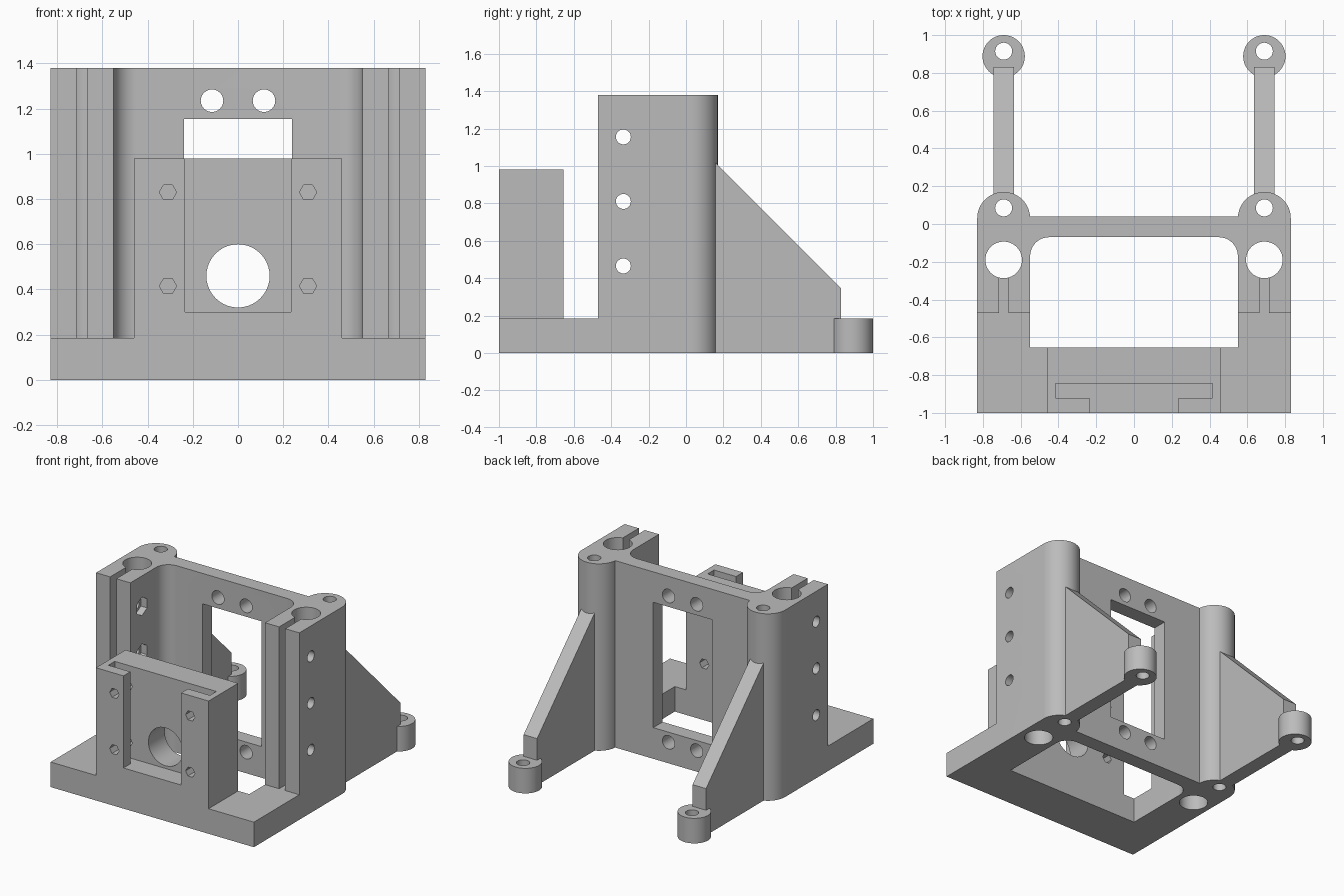
import bpy
import bmesh
from math import sin, cos, pi, radians

old = bpy.data.objects.get("Cube")
if old:
    bpy.data.objects.remove(old, do_unlink=True)

grey = bpy.data.materials.new("plain grey")
grey.use_nodes = True
grey.diffuse_color = (0.5, 0.5, 0.5, 1)
grey.node_tree.nodes["Principled BSDF"].inputs["Base Color"].default_value = grey.diffuse_color

PLACE = {"x": lambda a, b, t: (t, a, b),
         "y": lambda a, b, t: (a, t, b),
         "z": lambda a, b, t: (a, b, t)}


def arc(cx, cy, r, start, end, steps):
    angles = [radians(start + (end - start) * i / steps) for i in range(steps + 1)]
    return [(cx + r * cos(a), cy + r * sin(a)) for a in angles]


def circle(cx, cy, r, sides=24, turn=0):
    return arc(cx, cy, r, turn, turn + 360, sides)[:-1]


def rect(a0, a1, b0, b1):
    return [(a0, b0), (a1, b0), (a1, b1), (a0, b1)]


def prism(name, profile, axis, lo, hi):
    """Extrude a 2D outline along an axis."""
    bm = bmesh.new()
    ends = [[bm.verts.new(PLACE[axis](a, b, t)) for a, b in profile] for t in (lo, hi)]
    bm.faces.new(ends[0])
    bm.faces.new(ends[1])
    n = len(profile)
    for i in range(n):
        j = (i + 1) % n
        bm.faces.new((ends[0][i], ends[0][j], ends[1][j], ends[1][i]))
    bmesh.ops.recalc_face_normals(bm, faces=bm.faces)
    mesh = bpy.data.meshes.new(name)
    bm.to_mesh(mesh)
    bm.free()
    mesh.materials.append(grey)
    obj = bpy.data.objects.new(name, mesh)
    bpy.context.scene.collection.objects.link(obj)
    return obj


def cut(obj, *outline):
    """Subtract a prism from a part and apply the result."""
    cutter = prism("cutter", *outline)
    mod = obj.modifiers.new("cut", "BOOLEAN")
    mod.operation = "DIFFERENCE"
    mod.solver = "EXACT"
    mod.object = cutter
    bpy.context.view_layer.update()
    graph = bpy.context.evaluated_depsgraph_get()
    mesh = bpy.data.meshes.new_from_object(obj.evaluated_get(graph))
    obj.modifiers.clear()
    obj.data = mesh
    bpy.data.objects.remove(cutter, do_unlink=True)


def finish(obj):
    obj.data.shade_smooth()
    obj.data.set_sharp_from_angle(angle=radians(32))


W, INNER, MID = 0.83, 0.55, 0.69      # half width, inner wall, column centre
BASE_H, TOP = 0.185, 1.38

# U-shaped base in front of the columns
base = prism("base", [(-W, -1), (W, -1), (W, -0.47), (INNER, -0.47), (INNER, -0.655),
                      (-INNER, -0.655), (-INNER, -0.47), (-W, -0.47)], "z", 0, BASE_H)
finish(base)

# Front mount with sliding pocket, shaft hole and screw holes
mount = prism("front_mount", rect(-0.46, 0.46, -1, -0.655), "z", BASE_H, 0.98)
cut(mount, rect(-0.415, 0.415, -0.92, -0.845), "z", 0.30, 1.1)
cut(mount, rect(-0.235, 0.235, -1.1, -0.90), "z", 0.30, 1.1)
cut(mount, circle(0, 0.46, 0.14, 40), "y", -1.1, -0.5)
for x in (-0.31, 0.31):
    for z in (0.415, 0.83):
        cut(mount, circle(x, z, 0.038, 6), "y", -1.1, -0.5)
finish(mount)

# Back plate with filleted inner corners, window and four holes
E = INNER + 0.002
plate = prism("back_plate",
              [(-E, 0.04), (-E, -0.17)] + arc(-0.45, -0.17, 0.1, 180, 90, 10)
              + arc(0.45, -0.17, 0.1, 90, 0, 10) + [(E, -0.17), (E, 0.04)], "z", 0, TOP)
cut(plate, rect(-0.24, 0.24, 0.23, 1.155), "y", -0.3, 0.2)
for x in (-0.115, 0.115):
    for z in (0.155, 1.235):
        cut(plate, circle(x, z, 0.05), "y", -0.3, 0.2)
finish(plate)

for side, s in (("left", 1), ("right", -1)):
    cx = s * MID
    # Clamp column with rounded back, rod bore, clamp slot and screw holes
    column = prism(side + "_column", [(cx + 0.14, -0.47)] + arc(cx, 0.03, 0.14, 0, 180, 32)
                   + [(cx - 0.14, -0.47)], "z", 0, TOP)
    cut(column, circle(cx, -0.19, 0.097, 40), "z", -0.1, 1.5)
    cut(column, circle(cx, 0.085, 0.045), "z", -0.1, 1.5)
    cut(column, rect(cx - 0.025, cx + 0.025, -0.6, -0.2), "z", BASE_H, 1.5)
    for z in (0.465, 0.81, 1.155):
        cut(column, circle(-0.335, z, 0.04), "x", *sorted((s * 0.5, s * 0.9)))
        # hexagonal nut pocket on the inner wall
        cut(column, circle(-0.335, z, 0.068, 6, 90), "x", *sorted((s * 0.5, s * 0.6)))
    finish(column)

    # Sloping rear brace
    brace = prism(side + "_brace", [(0.145, 0), (0.83, 0), (0.83, 0.345), (0.145, 1.03)],
                  "x", cx - 0.055, cx + 0.055)
    foot_hole = (circle(cx, 0.915, 0.045), "z", -0.1, 0.3)
    cut(brace, *foot_hole)
    finish(brace)

    # Round foot with screw hole
    foot = prism(side + "_foot", circle(cx, 0.888, 0.112, 48), "z", 0, BASE_H)
    cut(foot, *foot_hole)
    finish(foot)
